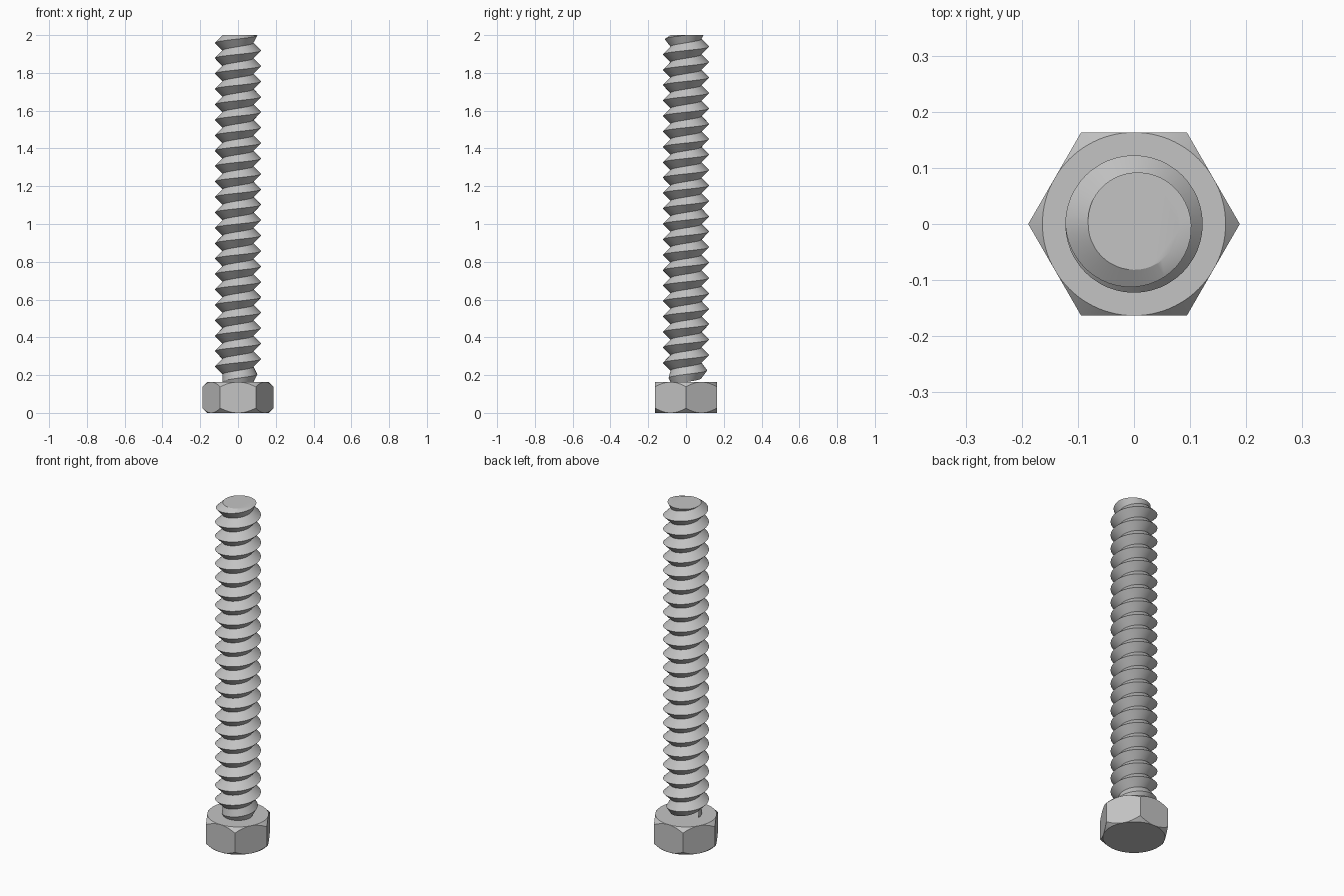
import bpy, bmesh, math

if "Cube" in bpy.data.objects:
    bpy.data.objects.remove(bpy.data.objects["Cube"])

U = 2 / 24.5                     # one thread pitch; the whole bolt is 24.5 pitches tall
HEAD_H, FLAT, CREST, ROOT = 2 * U, 2 * U, 1.5 * U, U
TOP = 2.0
N = 48                           # segments per turn

steel = bpy.data.materials.new("steel_grey")
steel.diffuse_color = (0.55, 0.55, 0.55, 1)
steel.use_nodes = True
steel.node_tree.nodes["Principled BSDF"].inputs["Base Color"].default_value = steel.diffuse_color


def finish(name, bm):
    bmesh.ops.remove_doubles(bm, verts=bm.verts[:], dist=1e-5)
    bmesh.ops.recalc_face_normals(bm, faces=bm.faces[:])
    me = bpy.data.meshes.new(name)
    bm.to_mesh(me)
    bm.free()
    me.materials.append(steel)
    ob = bpy.data.objects.new(name, me)
    bpy.context.collection.objects.link(ob)
    bpy.ops.object.select_all(action='DESELECT')
    ob.select_set(True)
    bpy.context.view_layer.objects.active = ob
    bpy.ops.object.shade_smooth_by_angle(angle=math.radians(25))
    return ob


def add_face(bm, pts):
    """Face from vertices, skipping corners that coincide."""
    out = []
    for v in pts:
        if all((v.co - w.co).length > 1e-5 for w in out):
            out.append(v)
    if len(out) > 2:
        bm.faces.new(out)


# Hexagonal head with 45 degree conical chamfers at both ends
bm = bmesh.new()
M = 96
rings = [[], [], [], []]
for i in range(M):
    a = 2 * math.pi * i / M
    off = (a % (math.pi / 3)) - math.pi / 6
    r = FLAT / math.cos(off)     # corners point along x
    drop = r - FLAT
    for ring, (rad, z) in zip(rings, [(FLAT, 0), (r, drop),
                                      (r, HEAD_H - drop), (FLAT, HEAD_H)]):
        ring.append(bm.verts.new((rad * math.cos(a), rad * math.sin(a), z)))
for lo, hi in zip(rings, rings[1:]):
    for i in range(M):
        j = (i + 1) % M
        add_face(bm, [lo[i], lo[j], hi[j], hi[i]])
bm.faces.new(rings[0][::-1])
bm.faces.new(rings[3])
finish("hex_head", bm)

# Right-handed V thread: a root helix and a crest helix, clamped at both ends,
# with the crest fading into the root over the first and last turn
bm = bmesh.new()


def helix_vert(k, r, z):
    a = math.pi + 2 * math.pi * k / N
    z = min(max(z, HEAD_H), TOP)
    return bm.verts.new((r * math.cos(a), r * math.sin(a), z))


root = [helix_vert(k, ROOT, 1.5 * U + U * k / N) for k in range(24 * N + 1)]
crest = []
for k in range(23 * N + 1):
    t = k / N
    fade = min(1, t, 23 - t)
    crest.append(helix_vert(k, ROOT + (CREST - ROOT) * fade, 2 * U + U * t))
for k in range(23 * N):
    add_face(bm, [root[k], root[k + 1], crest[k + 1], crest[k]])
    add_face(bm, [crest[k], crest[k + 1], root[k + 1 + N], root[k + N]])
bm.faces.new(root[23 * N:24 * N])          # flat end of the shaft
finish("threaded_shaft", bm)
